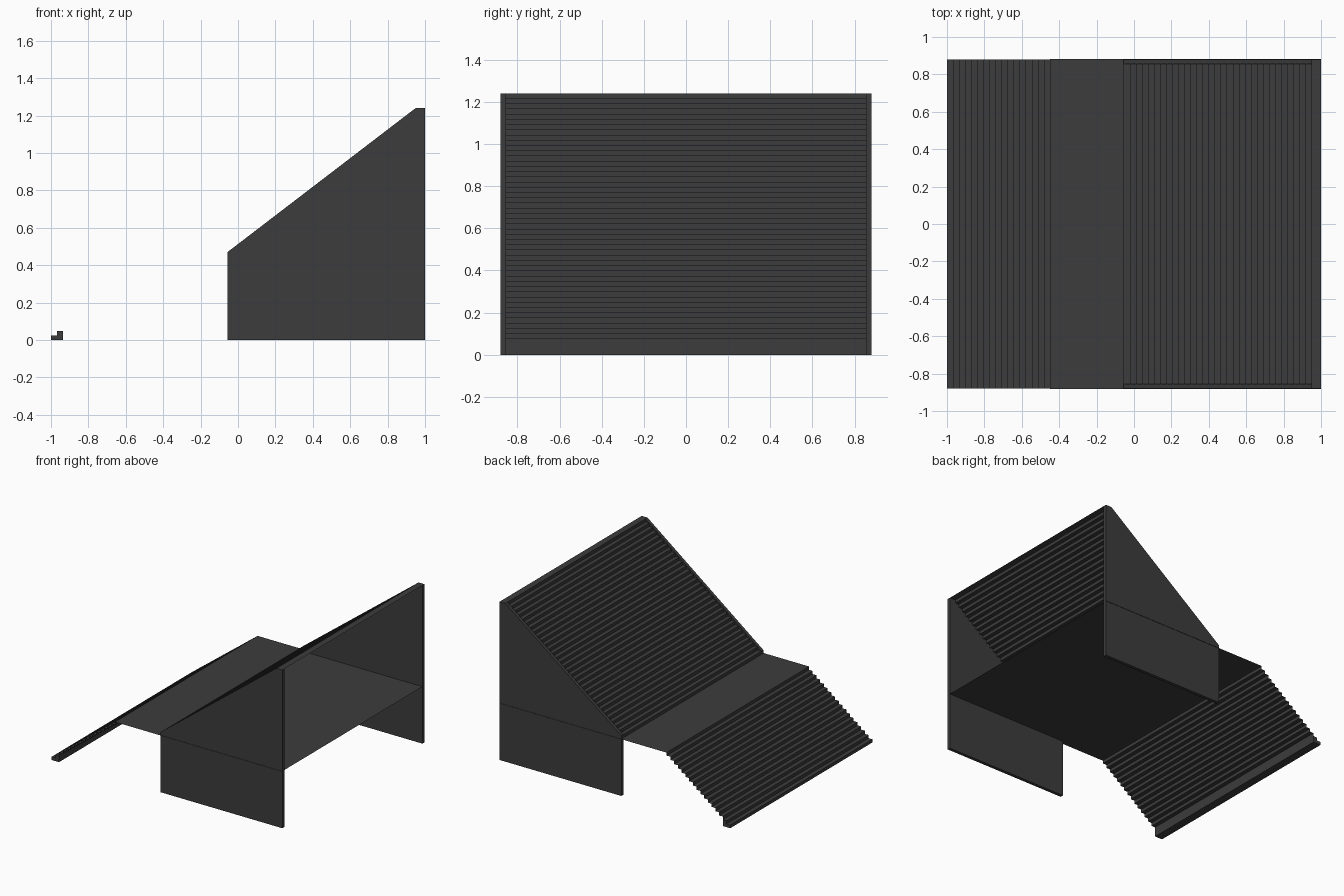
import bpy

RISE, RUN = 0.0248, 0.0324      # one step
HALF = 0.88                     # half of the stair width
WALL = 0.025                    # side wall thickness
LANDING_Z = 18 * RISE
START_X, UPPER_X = -1.0, -0.055
TOP_Z = 50 * RISE

cube = bpy.data.objects.get("Cube")
if cube:
    bpy.data.objects.remove(cube)

grey = bpy.data.materials.new("dark grey")
colour = (0.045, 0.045, 0.045, 1)
grey.diffuse_color = colour
grey.use_nodes = True
shader = next(n for n in grey.node_tree.nodes if n.type == "BSDF_PRINCIPLED")
shader.inputs["Base Color"].default_value = colour


def sweep(name, profile, y0, y1, closed=False):
    """Stretch an x-z profile along y, as an open sheet or a capped solid."""
    n = len(profile)
    verts = [(x, y, z) for y in (y0, y1) for x, z in profile]
    faces = [(i, n + i, n + (i + 1) % n, (i + 1) % n)
             for i in range(n if closed else n - 1)]
    if closed:
        faces += [tuple(range(n)), tuple(range(2 * n - 1, n - 1, -1))]
    mesh = bpy.data.meshes.new(name)
    mesh.from_pydata(verts, [], faces)
    mesh.materials.append(grey)
    obj = bpy.data.objects.new(name, mesh)
    bpy.context.collection.objects.link(obj)
    return obj


def steps(x, z, count):
    """Zigzag outline of a flight, ending at the top of its last riser."""
    points = [(x, z)]
    for i in range(count):
        z += RISE
        points.append((x, z))
        if i < count - 1:
            x += RUN
            points.append((x, z))
    return points


# Solid foot made of the first two steps
foot_end = START_X + 2 * RUN
foot = steps(START_X, 0, 2) + [(foot_end, 2 * RISE), (foot_end, 0)]
sweep("bottom_steps", foot, -HALF, HALF, closed=True)

# Lower flight, thin folded sheet
sweep("lower_flight", steps(foot_end, 2 * RISE, 16), -HALF, HALF)

# Landing running under the upper flight
landing_start = foot_end + 15 * RUN
sweep("landing", [(landing_start, LANDING_Z), (1, LANDING_Z)], -HALF - 0.003, HALF + 0.003)

# Upper flight with its top tread
inner = HALF - WALL
sweep("upper_flight", steps(UPPER_X, LANDING_Z, 32) + [(1, TOP_Z)], -inner, inner)

# Side walls with a sloping top edge
wall = [(UPPER_X, 0), (UPPER_X, LANDING_Z + RISE), (UPPER_X + 31 * RUN, TOP_Z),
        (1, TOP_Z), (1, 0)]
sweep("right_hand_wall", wall, -HALF, -inner, closed=True)
sweep("left_hand_wall", wall, inner, HALF, closed=True)
